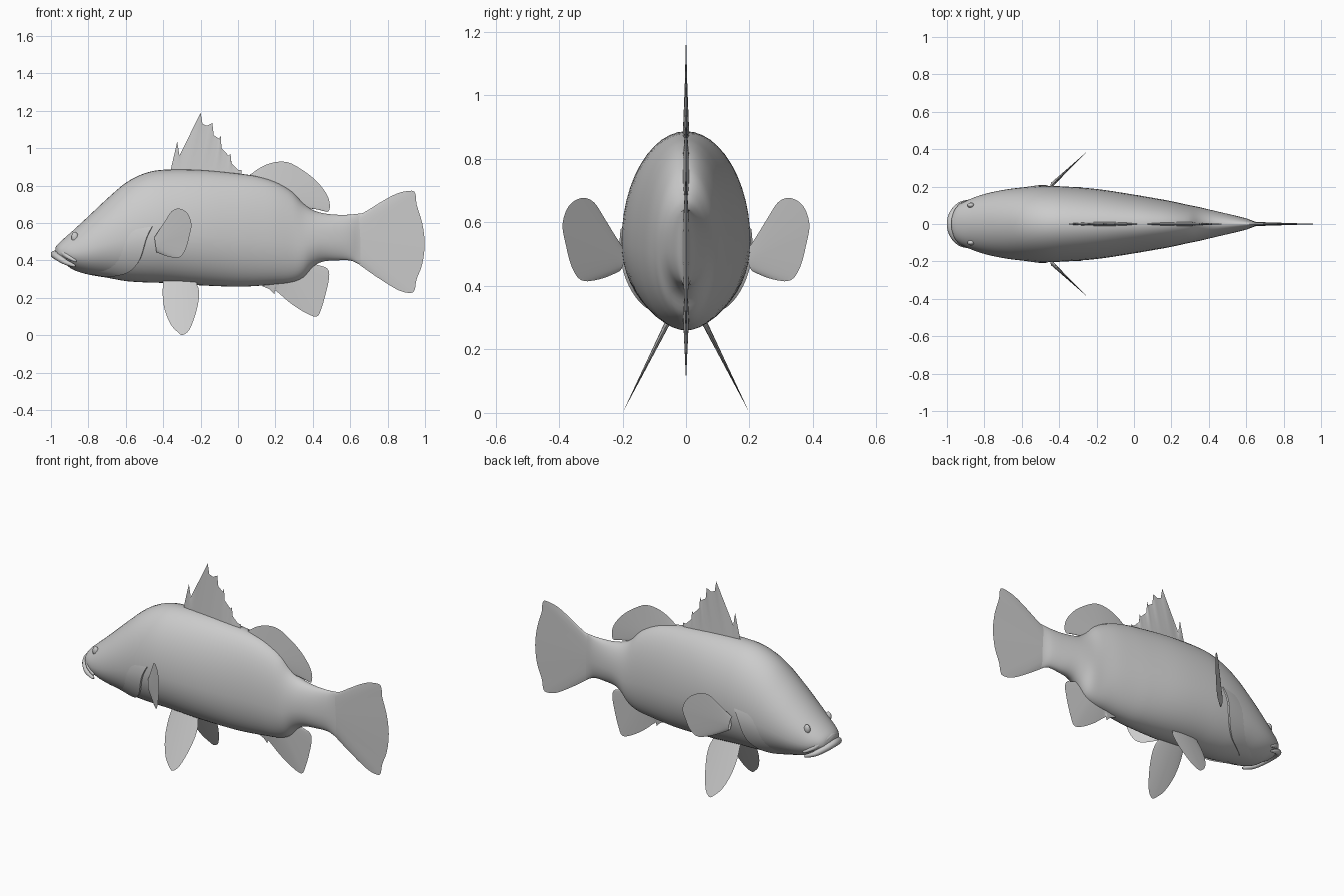
import bpy, bmesh, math
from mathutils import Vector

cube = bpy.data.objects.get("Cube")
if cube:
    bpy.data.objects.remove(cube, do_unlink=True)

grey = bpy.data.materials.new("fish grey")
grey.use_nodes = True
COLOUR = (0.6, 0.6, 0.6, 1)
grey.diffuse_color = COLOUR
grey.node_tree.nodes["Principled BSDF"].inputs["Base Color"].default_value = COLOUR


def finish(name, bm, sharp=40):
    """Turn a bmesh into a smooth-shaded grey object."""
    bmesh.ops.remove_doubles(bm, verts=bm.verts, dist=0.0002)
    bmesh.ops.recalc_face_normals(bm, faces=bm.faces)
    mesh = bpy.data.meshes.new(name)
    bm.to_mesh(mesh)
    bm.free()
    mesh.materials.append(grey)
    obj = bpy.data.objects.new(name, mesh)
    bpy.context.collection.objects.link(obj)
    bpy.ops.object.select_all(action="DESELECT")
    obj.select_set(True)
    bpy.context.view_layer.objects.active = obj
    bpy.ops.object.shade_smooth_by_angle(angle=math.radians(sharp))
    return obj


def skin(bm, rows, closed=False):
    """Join rows of points with quads and return the rows of vertices."""
    grid = [[bm.verts.new(p) for p in row] for row in rows]
    for a, b in zip(grid, grid[1:]):
        count = len(a)
        for i in range(count if closed else count - 1):
            j = (i + 1) % count
            bm.faces.new((a[i], a[j], b[j], b[i]))
    return grid


def along(points, u, smooth=True):
    """Point at fraction u of a polyline or of the spline through it."""
    pts = [Vector(p) for p in points]
    last = len(pts) - 1
    i = min(int(u * last + 1e-6), last - 1)
    t = u * last - i
    a, b = pts[i], pts[i + 1]
    if not smooth or last == 1:
        return a.lerp(b, t)
    before = pts[i - 1] if i > 0 else a
    after = pts[i + 2] if i + 2 <= last else b
    ta, tb = (b - before) / 2, (after - a) / 2
    return (a * (2*t**3 - 3*t**2 + 1) + ta * (t**3 - 2*t**2 + t)
            + b * (3*t**2 - 2*t**3) + tb * (t**3 - t**2))


# Body stations: x, top, bottom, half width
STATIONS = [
    (-.975, .47, .43, .03), (-.96, .49, .405, .075), (-.93, .518, .385, .105),
    (-.88, .562, .35, .132), (-.8, .636, .325, .16), (-.7, .73, .308, .182),
    (-.6, .815, .29, .195), (-.5, .866, .283, .202), (-.4, .885, .28, .202),
    (-.2, .884, .267, .187), (0, .865, .26, .157), (.1, .85, .264, .14),
    (.2, .82, .273, .122), (.29, .768, .284, .102), (.35, .705, .31, .09),
    (.4, .67, .365, .078), (.45, .654, .393, .066), (.52, .645, .4, .05),
    (.6, .645, .4, .03), (.65, .65, .38, .012), (.69, .64, .37, .005),
]


def section(x):
    """Centre height, upper and lower radius and half width at x."""
    n = len(STATIONS)
    i = max(k for k in range(n - 1) if STATIONS[k][0] <= x or k == 0)

    def slope(k):
        lo, hi = Vector(STATIONS[max(k - 1, 0)]), Vector(STATIONS[min(k + 1, n - 1)])
        return (hi - lo) / (hi[0] - lo[0])
    a, b = Vector(STATIONS[i]), Vector(STATIONS[i + 1])
    span = b[0] - a[0]
    t = (x - a[0]) / span
    s = (a * (2*t**3 - 3*t**2 + 1) + slope(i) * span * (t**3 - 2*t**2 + t)
         + b * (3*t**2 - 2*t**3) + slope(i + 1) * span * (t**3 - t**2))
    centre = s[2] + 0.43 * (s[1] - s[2])
    return centre, s[1] - centre, centre - s[2], s[3]


def body_point(x, angle, grow=0.0):
    centre, up, down, wide = section(x)
    radius = (up if math.sin(angle) > 0 else down) + grow
    return (x, math.cos(angle) * (wide + grow), centre + math.sin(angle) * radius)


# Body: egg-shaped rings from snout to tail stalk
SEGMENTS, STEPS = 48, 4
xs = [a[0] + (b[0] - a[0]) * k / STEPS
      for a, b in zip(STATIONS, STATIONS[1:]) for k in range(STEPS)]
xs.append(STATIONS[-1][0])
bm = bmesh.new()
rings = skin(bm, [[body_point(x, math.tau * k / SEGMENTS) for k in range(SEGMENTS)]
                  for x in xs], closed=True)
bm.faces.new(rings[0])
bm.faces.new(rings[-1])
finish("body", bm)

# Gill covers: thin plates that lift off the head along a curved rear edge
GILL_EDGE = [(-.46, .58), (-.49, .52), (-.525, .41), (-.575, .35), (-.64, .325), (-.71, .315)]
for side, label in ((1, "left"), (-1, "right")):
    rows = []
    for k in range(25):
        u = k / 24
        x, z = along(GILL_EDGE, u)
        centre, up, down, wide = section(x)
        lift = (z - centre) / (up if z > centre else down)
        angle = math.asin(max(-1, min(1, lift)))
        rise = 0.009 * math.sin(math.pi * (0.08 + 0.84 * u)) ** 0.6
        row = [body_point(x - 0.15 * (1 - t / 6), angle, -0.003 + (rise + 0.003) * t / 6)
               for t in range(7)]
        row.append(body_point(x + 0.005, angle, -0.004))
        rows.append([(p[0], side * p[1], p[2]) for p in row])
    bm = bmesh.new()
    skin(bm, rows)
    finish(label + "_gill_cover", bm)


def lip(name, path, thick):
    """Tapered tube that wraps the snout from one mouth corner to the other."""
    full = [(x, -y, z) for x, y, z in reversed(path[1:])] + path
    rows = []
    for k in range(41):
        u = k / 40
        p = along(full, u)
        tangent = (along(full, min(u + .01, 1)) - along(full, max(u - .01, 0))).normalized()
        out = tangent.cross(Vector((0, 0, 1))).normalized()
        up = out.cross(tangent)
        r = thick * (0.25 + 0.75 * math.sin(math.pi * u) ** 0.7)
        rows.append([p + r * (out * math.cos(a) + up * math.sin(a))
                     for a in (math.tau * j / 12 for j in range(12))])
    bm = bmesh.new()
    rings = skin(bm, rows, closed=True)
    bm.faces.new(rings[0])
    bm.faces.new(rings[-1])
    finish(name, bm)


lip("upper_lip", [(-.955, 0, .468), (-.945, .06, .455), (-.915, .105, .425), (-.865, .128, .395)], .019)
lip("lower_lip", [(-.98, 0, .432), (-.965, .06, .42), (-.925, .105, .393), (-.87, .122, .37)], .021)

# Eyes
for side, label in ((1, "left"), (-1, "right")):
    bm = bmesh.new()
    bmesh.ops.create_uvsphere(bm, u_segments=20, v_segments=12, radius=1)
    for v in bm.verts:
        v.co = (-.872 + v.co.x * .019, side * .1 + v.co.y * .014, .525 + v.co.z * .027)
    finish(label + "_eye", bm)


def fin(name, root, rim, thick, smooth=True, place=lambda x, z: 0.0):
    """Lens-shaped fin between a root line and a rim, both given in x and z."""
    cols = 3 * (len(rim) - 1)
    bands = 8
    bm = bmesh.new()
    for face in (1, -1):
        rows = []
        for i in range(cols + 1):
            u = i / cols
            inner, outer = along(root, u, smooth), along(rim, u, smooth)
            row = []
            for j in range(bands + 1):
                v = j / bands
                x, z = inner.lerp(outer, v)
                half = thick * max(0, math.sin(math.pi * u)) ** 0.5 * (1 - v)
                row.append((x, place(x, z) + face * half, z))
            rows.append(row)
        skin(bm, rows)
    finish(name, bm, 60)


# Fins on the centre line
fin("spiny_dorsal_fin", [(-.35, .86), (-.15, .865), (.02, .85)],
    [(-.36, .885), (-.325, 1.035), (-.313, .96), (-.2, 1.19), (-.19, 1.13), (-.165, 1.12),
     (-.137, 1.135), (-.13, 1.07), (-.1, 1.05), (-.093, 1.07), (-.088, 1), (-.05, .96),
     (-.04, .97), (-.035, .92), (0, .885), (.02, .885)], .011, smooth=False)
fin("soft_dorsal_fin", [(.06, .84), (.2, .8), (.3, .74), (.37, .67)],
    [(.06, .855), (.125, .9), (.195, .925), (.265, .925), (.33, .893), (.41, .834),
     (.468, .765), (.49, .71), (.485, .663), (.45, .667), (.37, .69)], .011)
fin("anal_fin", [(.13, .28), (.25, .3), (.33, .33), (.41, .39)],
    [(.13, .262), (.17, .245), (.195, .22), (.2, .24), (.275, .176), (.355, .123),
     (.42, .1), (.446, .144), (.475, .246), (.488, .326), (.468, .364), (.41, .374)], .01)
fin("tail_fin", [(.62, .63), (.62, .52), (.62, .41)],
    [(.62, .646), (.67, .655), (.76, .71), (.85, .758), (.93, .773), (.95, .75), (.955, .7),
     (.985, .6), (.998, .49), (.985, .38), (.955, .3), (.945, .245), (.925, .227),
     (.86, .24), (.76, .3), (.67, .362), (.62, .4)], .012)

# Paired fins
for side, label in ((1, "left"), (-1, "right")):
    fin(label + "_pectoral_fin", [(-.447, .524), (-.436, .444)],
        [(-.447, .524), (-.39, .61), (-.355, .663), (-.313, .677), (-.27, .652), (-.249, .594),
         (-.26, .53), (-.28, .46), (-.313, .417), (-.377, .422), (-.436, .444)],
        .014, place=lambda x, z: side * (.2 + (x + .45) * .94))
    fin(label + "_pelvic_fin", [(-.4, .3), (-.22, .29)],
        [(-.4, .28), (-.403, .22), (-.393, .14), (-.361, .06), (-.32, .015), (-.295, .002),
         (-.26, .03), (-.228, .11), (-.21, .19), (-.21, .245), (-.22, .27)],
        .01, place=lambda x, z: side * (.06 + (.28 - z) * .5))
